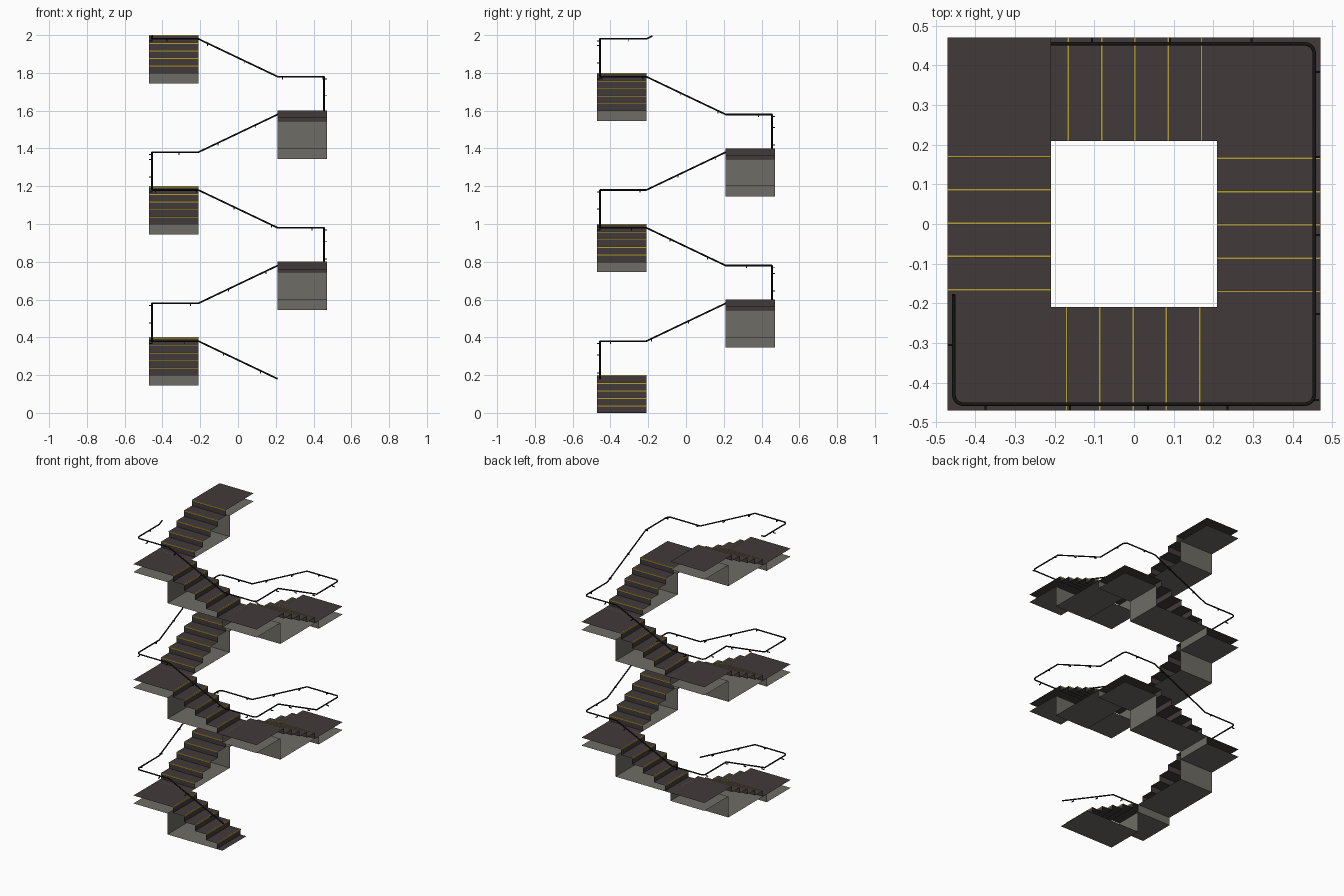
import bpy, bmesh, math
from mathutils import Matrix, Vector

if "Cube" in bpy.data.objects:
    bpy.data.objects.remove(bpy.data.objects["Cube"])

FLIGHTS, RISE, STEPS = 10, 0.2, 5
IN, OUT = 0.21, 0.471           # inner and outer edge of the square stair ring
RUN = 2 * IN / STEPS            # tread depth
SLAB = 0.055                    # gap between landing and its soffit
RAIL, RAIL_H = 0.455, 0.18      # handrail offset from centre, height above steps


def material(name, rgb):
    m = bpy.data.materials.new(name)
    m.diffuse_color = (*rgb, 1)
    m.use_nodes = True
    m.node_tree.nodes["Principled BSDF"].inputs["Base Color"].default_value = m.diffuse_color
    return m


DARK = material("dark_stair", (0.054, 0.042, 0.042))
GREY = material("grey_soffit", (0.155, 0.150, 0.128))
YELLOW = material("yellow_nosing", (0.46, 0.35, 0.035))
BLACK = material("black_rail", (0.008, 0.008, 0.009))


def make_mesh(name, bm, mat):
    me = bpy.data.meshes.new(name)
    bm.to_mesh(me)
    bm.free()
    me.materials.append(mat)
    return me


def sheets(name, profiles, mat, up=True):
    """Open sheets: (x, z) profiles swept across the stair width."""
    bm = bmesh.new()
    for profile in profiles:
        pairs = [(bm.verts.new((x, -OUT, z)), bm.verts.new((x, -IN, z))) for x, z in profile]
        for (a, b), (c, d) in zip(pairs, pairs[1:]):
            bm.faces.new((a, b, d, c) if up else (c, d, b, a))
    return make_mesh(name, bm, mat)


def box(bm, lo, hi):
    lo, hi = Vector(lo), Vector(hi)
    bmesh.ops.create_cube(bm, size=1, matrix=Matrix.Translation((lo + hi) / 2)
                          @ Matrix.Diagonal((*(hi - lo), 1)))


def turn(k):
    """Each flight is the first one turned a quarter clockwise and raised."""
    return Matrix.Translation((0, 0, k * RISE)) @ Matrix.Rotation(-math.pi / 2 * k, 4, 'Z')


def place(name, data, matrix):
    ob = bpy.data.objects.new(name, data)
    ob.matrix_world = matrix
    bpy.context.collection.objects.link(ob)
    return ob


# treads, risers and landing as one folded sheet
h = RISE / STEPS
nose = [IN - RUN / 2 - i * RUN for i in range(STEPS)]
profile = [(IN, 0.001), (nose[0], 0.001)]
for i, x in enumerate(nose):
    if i:
        profile.append((x, i * h))
    profile.append((x, (i + 1) * h))
profile += [(-IN, RISE), (-OUT, RISE)]
steps = sheets("steps", [profile], DARK)

# soffit: end wall of the landing below, flat base, upright wall, landing underside
base = [(IN, 0), (-IN, 0), (-IN, RISE - SLAB), (-OUT, RISE - SLAB)]
ground_soffit = sheets("ground_soffit", [base], GREY, up=False)
soffit = sheets("soffit", [[(IN, -SLAB)] + base], GREY, up=False)

# yellow L-shaped strips on the step edges
e = 0.0007
strips = sheets("nosing_strips", [
    [(x + e, (i + 1) * h - 0.006), (x + e, (i + 1) * h + e), (x - 0.004, (i + 1) * h + e)]
    for i, x in enumerate(nose)], YELLOW)

for k in range(FLIGHTS):
    m = turn(k)
    place(f"steps_and_landing_{k + 1}", steps, m)
    place(f"soffit_{k + 1}", soffit if k else ground_soffit, m)
    place(f"nosing_strips_{k + 1}", strips, m)

# handrail path with rounded corners
path, c = [], 0.025
for k in range(FLIGHTS - 1):
    pts = [Vector((IN, -RAIL, RAIL_H)), Vector((-IN, -RAIL, RAIL_H + RISE))]
    for j in range(6):
        a = math.radians(-90 - 18 * j)
        pts.append(Vector((-RAIL + c + c * math.cos(a), -RAIL + c + c * math.sin(a), RAIL_H + RISE)))
    path += [turn(k) @ p for p in pts]
last = turn(FLIGHTS - 1)
path += [last @ Vector((IN, -RAIL, RAIL_H)),
         last @ Vector((IN - 0.032, -RAIL, RAIL_H + 0.032 * RISE / (2 * IN)))]

cu = bpy.data.curves.new("handrail", 'CURVE')
cu.dimensions = '3D'
cu.bevel_depth = 0.0045
cu.bevel_resolution = 2
cu.use_fill_caps = True
sp = cu.splines.new('POLY')
sp.points.add(len(path) - 1)
for p, co in zip(sp.points, path):
    p.co = (*co, 1)
cu.materials.append(BLACK)
place("handrail", cu, Matrix())

# small brackets at even spacing, reaching from the rail to the outer edge
bm = bmesh.new()
gap, due, walked = 0.2185, 0.1, 0.0
for a, b in zip(path, path[1:]):
    length = (b - a).length
    while due <= walked + length:
        p = a.lerp(b, (due - walked) / length)
        if abs(p.y) > abs(p.x):
            out = Vector((0, math.copysign(1, p.y), 0))
        else:
            out = Vector((math.copysign(1, p.x), 0, 0))
        side = Vector((abs(out.y), abs(out.x), 0)) * 0.0025
        up = Vector((0, 0, 1))
        for s, t in ((p - up * 0.014 - out * 0.002, p + out * 0.002),
                     (p - up * 0.014, p - up * 0.009 + out * (OUT - RAIL))):
            box(bm, Vector(map(min, s, t)) - side, Vector(map(max, s, t)) + side)
        due += gap
    walked += length
place("rail_brackets", make_mesh("rail_brackets", bm, BLACK), Matrix())
